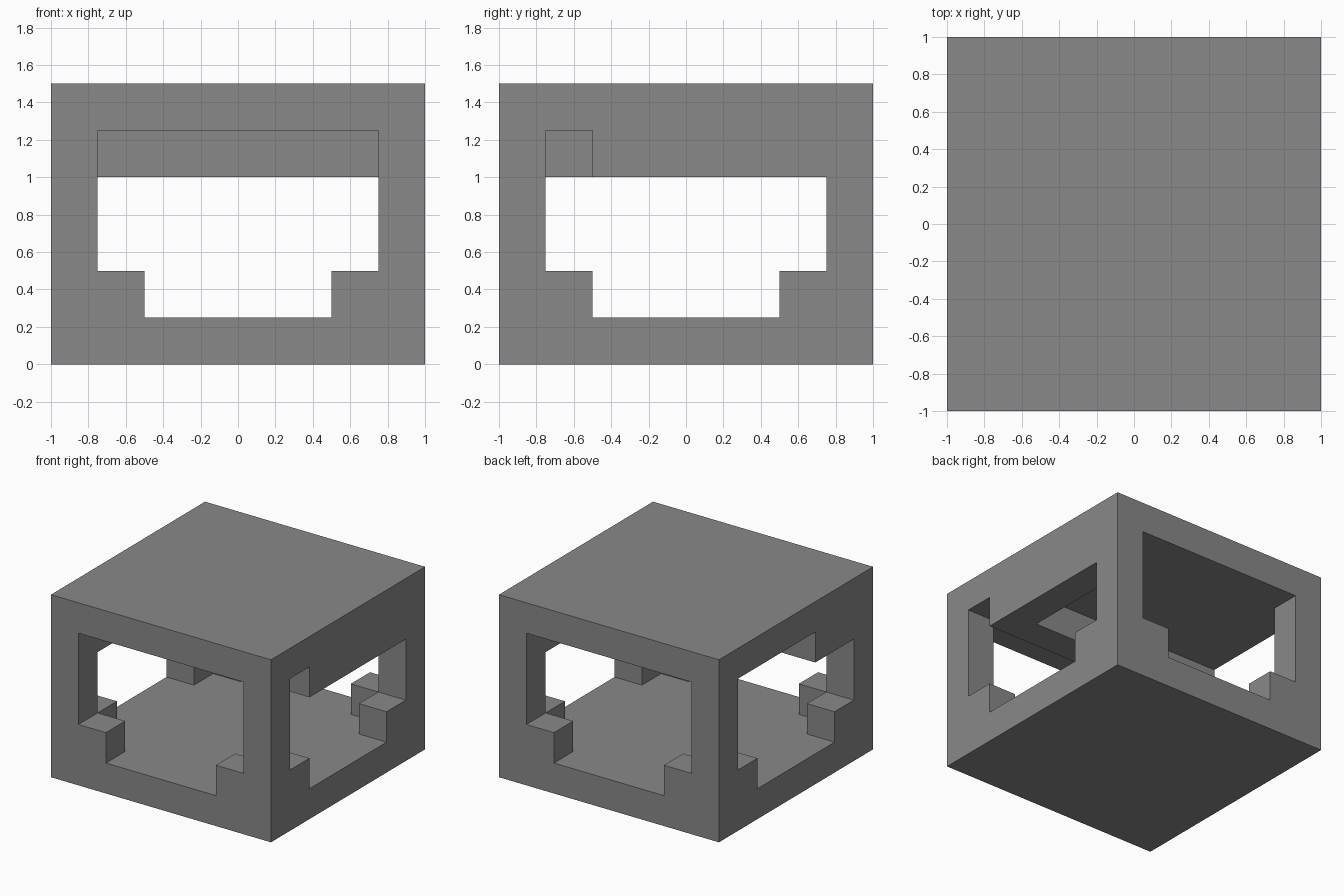
import bpy
import bmesh
from mathutils import Vector

cube = bpy.data.objects.get("Cube")
if cube:
    bpy.data.objects.remove(cube, do_unlink=True)

UNIT = 0.25          # wall thickness and building module
N = 8                # modules along each side
cells = set()


def block(x0, x1, y0, y1, z0, z1):
    """Fill a box of modules; the end index is exclusive."""
    cells.update((x, y, z) for x in range(x0, x1)
                 for y in range(y0, y1) for z in range(z0, z1))


# Floor and roof slabs
block(0, N, 0, N, 0, 1)
block(0, N, 0, N, 5, 6)

# Corner pillars, each with two low steps along the walls
for cx in (0, N - 1):
    for cy in (0, N - 1):
        sx = 1 if cx == 0 else N - 2
        sy = 1 if cy == 0 else N - 2
        block(cx, cx + 1, cy, cy + 1, 1, 5)
        block(sx, sx + 1, cy, cy + 1, 1, 2)
        block(cx, cx + 1, sy, sy + 1, 1, 2)

# Cross beam under the roof and the lintels joined to it
block(0, N, 2, 3, 4, 5)
block(N - 1, N, 3, N - 1, 4, 5)
block(0, 1, 1, 2, 4, 5)

# Keep only the exposed sides, welded into one clean shell
bm = bmesh.new()
verts = {}


def corner(p):
    key = tuple(p)
    if key not in verts:
        verts[key] = bm.verts.new((p[0] * UNIT - 1, p[1] * UNIT - 1, p[2] * UNIT))
    return verts[key]


axes = [Vector(v) for v in ((1, 0, 0), (0, 1, 0), (0, 0, 1))]
for cell in sorted(cells):
    base = Vector(cell)
    for i, n in enumerate(axes):
        u, v = axes[(i + 1) % 3], axes[(i + 2) % 3]
        for side in (0, 1):
            step = n if side else -n
            if tuple(int(c) for c in base + step) in cells:
                continue
            o = base + n * side
            quad = [o, o + u, o + u + v, o + v]
            if not side:
                quad.reverse()
            bm.faces.new([corner(p) for p in quad])

bmesh.ops.dissolve_limit(bm, angle_limit=0.01, verts=bm.verts[:], edges=bm.edges[:])
bmesh.ops.triangulate(bm, faces=[f for f in bm.faces if len(f.verts) > 4])
mesh = bpy.data.meshes.new("open_pavilion")
bm.to_mesh(mesh)
bm.free()

# Plain grey finish
grey = bpy.data.materials.new("plain_grey")
grey.use_nodes = True
colour = (0.25, 0.25, 0.25, 1)
grey.diffuse_color = colour
grey.node_tree.nodes["Principled BSDF"].inputs["Base Color"].default_value = colour
mesh.materials.append(grey)

pavilion = bpy.data.objects.new("open_pavilion", mesh)
bpy.context.scene.collection.objects.link(pavilion)
